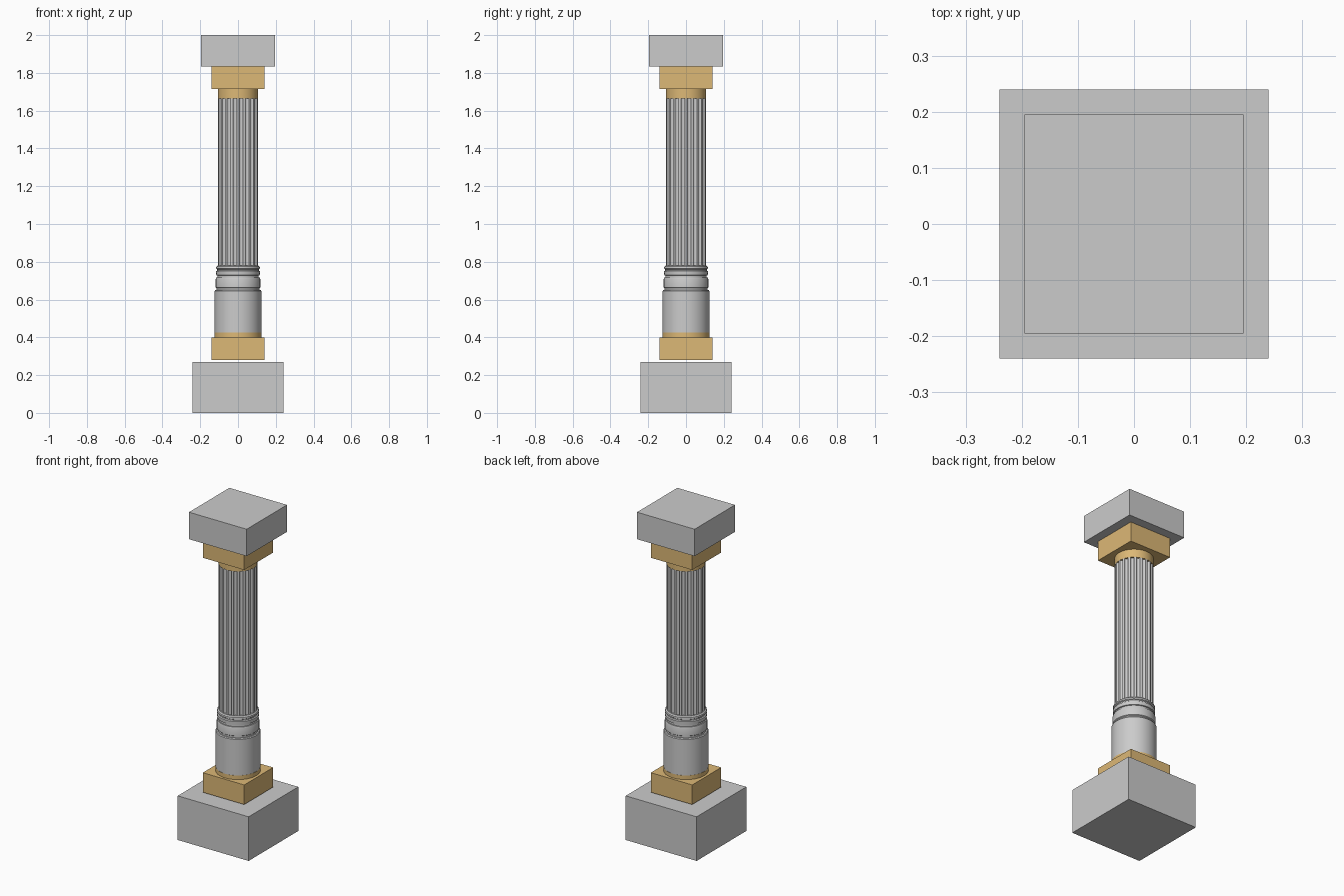
import bpy, bmesh, math

if "Cube" in bpy.data.objects:
    bpy.data.objects.remove(bpy.data.objects["Cube"])

gold = bpy.data.materials.new("gold")
gold.diffuse_color = (0.72, 0.48, 0.18, 1)
gold.use_nodes = True
gold.node_tree.nodes["Principled BSDF"].inputs["Base Color"].default_value = gold.diffuse_color


def finish(name, bm, mat=None, smooth=False):
    bmesh.ops.recalc_face_normals(bm, faces=bm.faces)
    me = bpy.data.meshes.new(name)
    bm.to_mesh(me)
    bm.free()
    ob = bpy.data.objects.new(name, me)
    bpy.context.collection.objects.link(ob)
    if mat:
        me.materials.append(mat)
    if smooth:
        bpy.ops.object.select_all(action='DESELECT')
        ob.select_set(True)
        bpy.context.view_layer.objects.active = ob
        bpy.ops.object.shade_smooth_by_angle(angle=math.radians(30))
    return ob


def block(name, half, z0, z1, mat=None):
    bm = bmesh.new()
    bmesh.ops.create_cube(bm, size=1)
    for v in bm.verts:
        v.co = (v.co.x * 2 * half, v.co.y * 2 * half, z0 + (v.co.z + 0.5) * (z1 - z0))
    return finish(name, bm, mat)


def lathe(name, profile, mat=None, n=64):
    bm = bmesh.new()
    rings = [[bm.verts.new((r * math.cos(2 * math.pi * i / n), r * math.sin(2 * math.pi * i / n), z))
              for i in range(n)] for r, z in profile]
    for a, b in zip(rings, rings[1:]):
        for i in range(n):
            j = (i + 1) % n
            bm.faces.new((a[i], a[j], b[j], b[i]))
    bm.faces.new(rings[0])
    bm.faces.new(rings[-1])
    return finish(name, bm, mat, True)


def fluted(name, radius, z0, z1, count=20, width=0.62, depth=0.011, steps=8):
    # round section with concave grooves, extruded upward
    bm = bmesh.new()
    pitch = 2 * math.pi / count
    verts = []
    for k in range(count):
        for s in range(steps + 1):
            t = s / steps * 2 - 1
            r = radius - depth * math.sqrt(max(0, 1 - t * t))
            a = pitch * (k + 0.5 + t * width / 2)
            verts.append(bm.verts.new((r * math.cos(a), r * math.sin(a), z0)))
    face = bm.faces.new(verts)
    top = bmesh.ops.extrude_face_region(bm, geom=[face])
    bmesh.ops.translate(bm, vec=(0, 0, z1 - z0),
                        verts=[g for g in top["geom"] if isinstance(g, bmesh.types.BMVert)])
    return finish(name, bm, None, True)


# Plinth and lower gold block
block("plinth", 0.24, 0, 0.27)
block("lower_gold_block", 0.14, 0.28, 0.40, gold)
lathe("lower_gold_ring", [(0.125, 0.40), (0.125, 0.425)], gold)

# Plain drum with grooved collar above it
lathe("drum", [(0.124, 0.425), (0.124, 0.645), (0.120, 0.650), (0.113, 0.650), (0.113, 0.660),
               (0.118, 0.664), (0.118, 0.708), (0.115, 0.716), (0.109, 0.716), (0.109, 0.727),
               (0.115, 0.729), (0.116, 0.750), (0.110, 0.754), (0.110, 0.760),
               (0.116, 0.764), (0.115, 0.774), (0.108, 0.780)])

# Fluted shaft
fluted("fluted_shaft", 0.107, 0.778, 1.665)

# Upper gold neck, block and cap
lathe("upper_gold_neck", [(0.107, 1.665), (0.107, 1.715)], gold)
block("upper_gold_block", 0.14, 1.715, 1.835, gold)
block("cap", 0.195, 1.835, 2.0)
